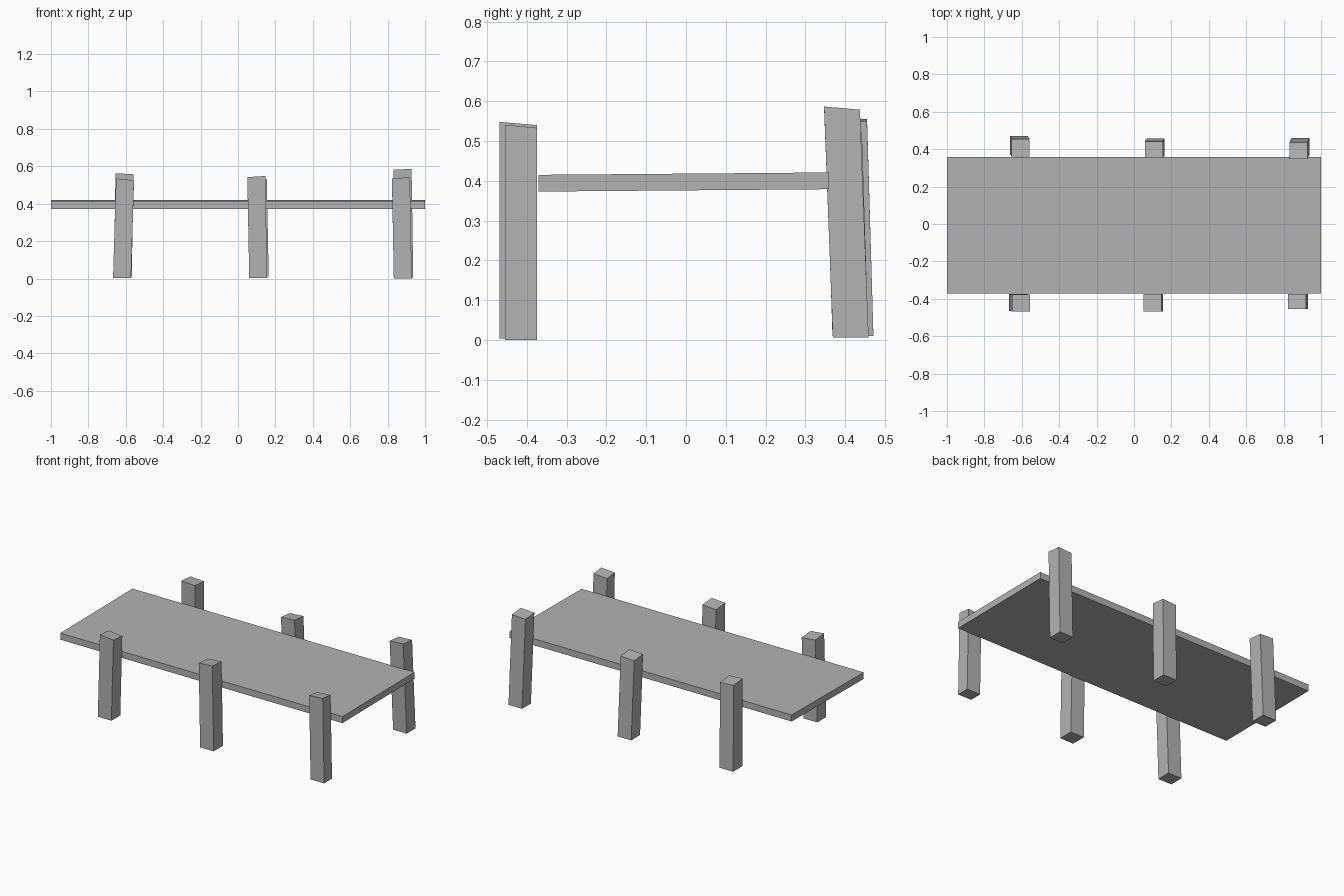
import bpy
import bmesh

cube = bpy.data.objects.get("Cube")
if cube:
    bpy.data.objects.remove(cube, do_unlink=True)

grey = bpy.data.materials.new("plain grey")
grey.use_nodes = True
colour = (0.45, 0.45, 0.45, 1)
grey.diffuse_color = colour
grey.node_tree.nodes["Principled BSDF"].inputs["Base Color"].default_value = colour


def make_block(name, shape):
    """Unit cube whose corners are placed by shape(sx, sy, sz), signs of +-1."""
    bm = bmesh.new()
    bmesh.ops.create_cube(bm, size=2)
    for v in bm.verts:
        v.co = shape(*v.co)
    mesh = bpy.data.meshes.new(name)
    bm.to_mesh(mesh)
    bm.free()
    mesh.materials.append(grey)
    obj = bpy.data.objects.new(name, mesh)
    bpy.context.collection.objects.link(obj)
    return obj


def make_post(name, foot, top, depth, width=0.096):
    """Square post leaning from foot to top, with a slightly slanted cut."""
    lean = top[0] - foot[0]

    def shape(sx, sy, sz):
        x, y, z = top if sz > 0 else foot
        if sz > 0:
            z -= 0.3 * lean * sx + 0.004 * sy
        return x + sx * width / 2, y + sy * depth / 2, z
    return make_block(name, shape)


# Deck, rising slightly toward the back
make_block("deck", lambda sx, sy, sz: (
    sx, 0.365 * sy - 0.006, 0.397 + 0.021 * sz + 0.003 * sy))

# Front posts
make_post("front_right_post", (-0.62, -0.42, 0.004), (-0.604, -0.422, 0.526), 0.09)
make_post("front_middle_post", (0.108, -0.422, 0.004), (0.098, -0.422, 0.541), 0.094)
make_post("front_left_post", (0.881, -0.415, 0), (0.871, -0.415, 0.534), 0.08)

# Back posts, leaning in over the deck
make_post("back_right_post", (-0.616, 0.424, 0.01), (-0.607, 0.408, 0.556), 0.094)
make_post("back_middle_post", (0.116, 0.413, 0.01), (0.106, 0.397, 0.523), 0.09)
make_post("back_left_post", (0.889, 0.414, 0.006), (0.88, 0.392, 0.58), 0.09)
